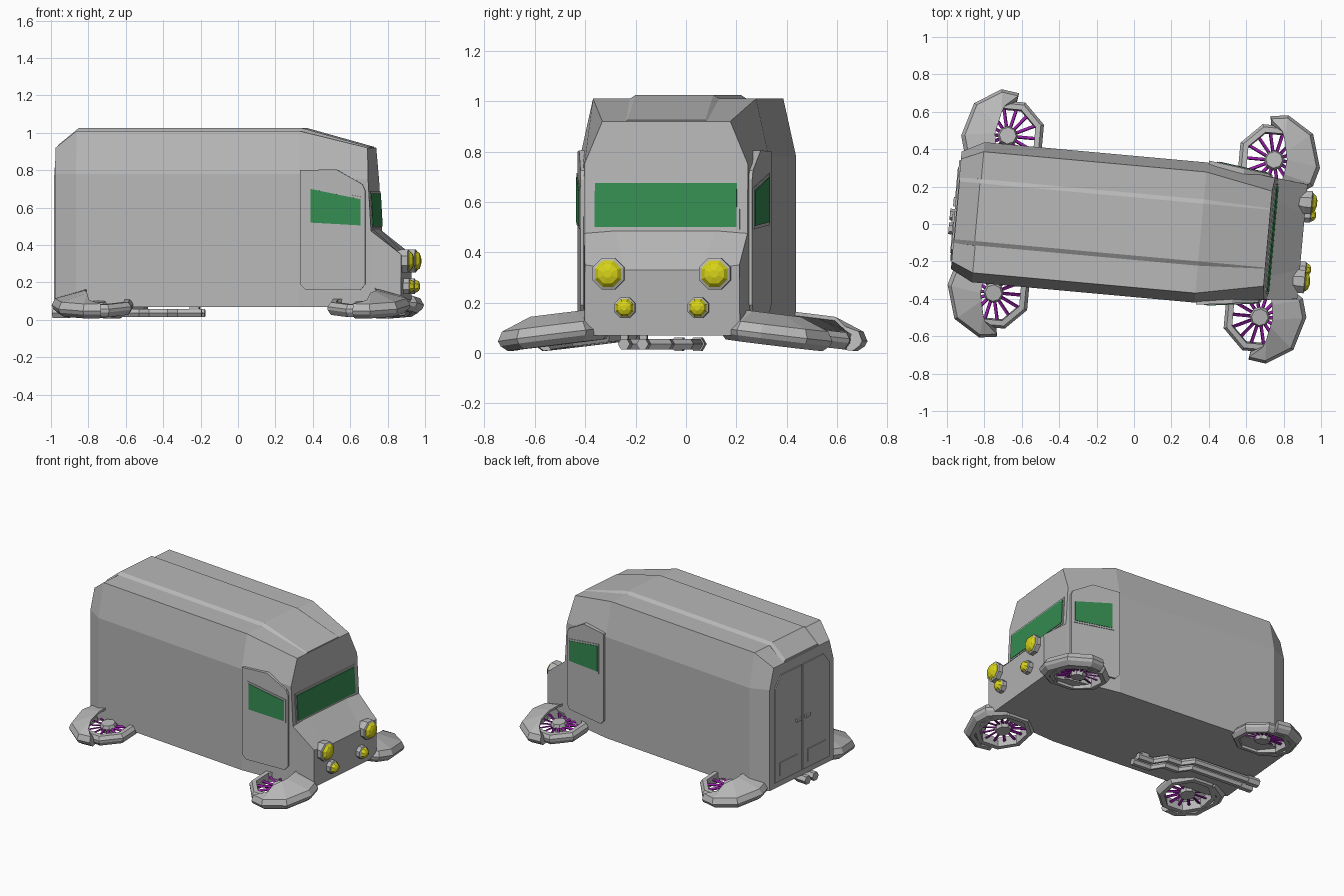
import bpy, bmesh, math
from mathutils import Matrix, Vector

if "Cube" in bpy.data.objects:
    bpy.data.objects.remove(bpy.data.objects["Cube"])

# The whole van sits slightly turned about z
PLACE = Matrix.Rotation(math.radians(-5.2), 4, 'Z') @ Matrix.Translation((0, -0.013, 0))


def colour(name, rgb):
    m = bpy.data.materials.new(name)
    m.diffuse_color = (*rgb, 1)
    m.use_nodes = True
    m.node_tree.nodes["Principled BSDF"].inputs["Base Color"].default_value = m.diffuse_color
    return m


GREY = colour("grey_paint", (0.48, 0.48, 0.48))
GREEN = colour("green_glass", (0.036, 0.27, 0.085))
YELLOW = colour("yellow_lamp", (0.68, 0.65, 0.01))
PURPLE = colour("purple_blades", (0.30, 0.012, 0.38))


def finish(name, bm, mat, local=Matrix()):
    bm.transform(PLACE @ local)
    bmesh.ops.recalc_face_normals(bm, faces=bm.faces)
    me = bpy.data.meshes.new(name)
    bm.to_mesh(me)
    bm.free()
    me.materials.append(mat)
    ob = bpy.data.objects.new(name, me)
    bpy.context.collection.objects.link(ob)
    return ob


def loft(name, sections, mat, local=Matrix(), ring=False):
    """Skin closed loops of equal length; ring joins last to first, else caps."""
    bm = bmesh.new()
    loops = [[bm.verts.new(p) for p in s] for s in sections]
    n = len(loops[0])
    for a, b in zip(loops, loops[1:] + (loops[:1] if ring else [])):
        for i in range(n):
            bm.faces.new((a[i], a[(i + 1) % n], b[(i + 1) % n], b[i]))
    if not ring:
        bm.faces.new(loops[0])
        bm.faces.new(loops[-1])
    return finish(name, bm, mat, local)


def both(half):
    """Mirror a half outline across y = 0 into a closed loop."""
    return half + [(x, -y, z) for x, y, z in reversed(half)]


def disc(x, y, z, r, sides=8):
    """Octagon facing along x."""
    return [(x, y + r * math.cos((i + .5) * math.tau / sides),
             z + r * math.sin((i + .5) * math.tau / sides)) for i in range(sides)]


# Main body: half sections from rear to windscreen
def section(xs, w, wall_z, roof_w, roof_z):
    zs = (0.07, 0.47, wall_z, roof_z)
    ws = (w, w, w, roof_w)
    return both([(x, y, z) for x, y, z in zip(xs, ws, zs)])


loft("body", [section([-.953] * 4, .315, .78, .275, .92),
              section([-.835] * 4, .376, .78, .325, 1.01),
              section([.36] * 4, .376, .78, .325, 1.01),
              section([.745, .745, .729, .72], .326, .75, .255, .92)], GREY)

# Raised centre strip along the roof
loft("roof_strip", [both([(x, .18, z - .03), (x, .178, z - .015), (x, .155, z)])
                    for x, z in ((-.95, .935), (-.84, 1.025), (.36, 1.025), (.718, .925))], GREY)

# Sloping bonnet and nose
loft("bonnet", [both([(.70, .31, .07), (.70, .326, .11), (.70, .326, .49), (.70, .20, .50)]),
                both([(.745, .31, .07), (.745, .326, .11), (.745, .326, .475), (.745, .20, .485)]),
                both([(.88, .295, .07), (.905, .31, .11), (.905, .308, .35), (.905, .15, .33)])], GREY)


# Windscreen and its frame on the slanted front
def screen(name, w, z0, z1, off, mat):
    def fx(z):
        return .745 - .025 * (z - .47) / .45
    loft(name, [[(fx(z) + o, y, z) for y, z in ((-w, z0), (w, z0), (w, z1), (-w, z1))]
                for o in (-.01, off)], mat)


screen("windscreen_frame", .295, .49, .688, .005, GREY)
screen("windscreen", .283, .50, .675, .009, GREEN)

# Side doors with windows, on the tapering cab sides
DOOR = [(.37, .19), (.40, .16), (.69, .16), (.715, .19), (.715, .69), (.70, .725),
        (.56, .805), (.37, .80)]
PANE = [(.425, .52), (.69, .505), (.69, .645), (.425, .70)]
FRAME = [(.413, .508), (.70, .492), (.70, .656), (.413, .714)]


def side_plate(name, outline, inner, outer, s, mat):
    loft(name, [[(x, s * (.376 - .13 * (x - .36) + o), z) for x, z in outline]
                for o in (inner, outer)], mat)


for s, side in ((1, "left"), (-1, "right")):
    side_plate(side + "_door", DOOR, -.05, .012, s, GREY)
    side_plate(side + "_window_frame", FRAME, 0, .016, s, GREY)
    side_plate(side + "_window", PANE, 0, .019, s, GREEN)

    # Rear door leaf, lower panel and handle
    for name, x, pts in (
            ("rear_door", -.961, [(.006, .11), (.27, .11), (.27, .77), (.21, .85), (.006, .85)]),
            ("rear_panel", -.965, [(.05, .15), (.23, .15), (.23, .24), (.05, .24)]),
            ("rear_handle", -.972, [(.02, .47), (.07, .47), (.07, .49), (.02, .49)])):
        loft(side + "_" + name, [[(xx, s * y, z) for y, z in pts] for xx in (-.94, x)], GREY)

    # Headlamps: octagonal housings with faceted domes
    for name, y, z, r in (("upper", .212, .315, .056), ("lower", .146, .18, .037)):
        y *= s
        loft(f"{side}_{name}_lamp_housing", [disc(.86, y, z, r * .9), disc(.90, y, z, r * 1.2),
                                             disc(.935, y, z, r * 1.2), disc(.94, y, z, r)], GREY)
        loft(f"{side}_{name}_lamp", [disc(.93, y, z, r), disc(.942, y, z, r),
                                     disc(.957, y, z, r * .75), disc(.965, y, z, r * .3)], YELLOW)

# Hover pods: the front left one is the pattern, the others mirror it
OUTER = [(-.04, .235), (.055, .248), (.195, .16), (.248, -.02), (.22, -.12), (.10, -.20)]
INNER = [(.03, .155), (.045, .11), (.06, .04), (.068, 0), (.06, -.08), (.04, -.15)]


def ring_loop(a, prof):
    return [(r * math.cos(a), r * math.sin(a), z) for r, z in prof]


def pod(label, sx, sy):
    local = (Matrix.Diagonal((sx, sy, 1, 1)) @ Matrix.Translation((.715, .42, .075))
             @ Matrix.Rotation(math.radians(-7), 4, 'X'))
    # Octagonal duct
    prof = [(.155, -.04), (.185, -.04), (.203, -.012), (.203, .005), (.185, .028), (.155, .028)]
    loft(label + "_duct", [ring_loop((i + .5) * math.tau / 8, prof) for i in range(8)],
         GREY, local, ring=True)
    # Hub
    loft(label + "_hub", [[(r * math.cos(i * math.tau / 8), r * math.sin(i * math.tau / 8), z)
                           for i in range(8)] for r, z in ((.05, -.03), (.055, .0), (.045, .022))],
         GREY, local)
    # Fan blades
    bm = bmesh.new()
    for i in range(14):
        m = (Matrix.Rotation(i * math.tau / 14, 4, 'Z') @ Matrix.Translation((.103, 0, -.003))
             @ Matrix.Rotation(math.radians(25), 4, 'X') @ Matrix.Diagonal((.115, .016, .008, 1)))
        bmesh.ops.create_cube(bm, size=1, matrix=m)
    finish(label + "_fan_blades", bm, PURPLE, local)
    # Crescent fender: hollow shell over the outer end of the duct
    secs = []
    for k, (o, i) in enumerate(zip(OUTER, INNER)):
        top = .05 if k == 0 else .083
        rows = [(.92, .038), (1, .002), (.97, -.018), (.86, -.042), (.74, -.042), (.8, .022)]
        secs.append([(*i, top)] + [(o[0] * f, o[1] * f, z) for f, z in rows] + [(*i, top - .015)])
    loft(label + "_fender", secs, GREY, local)


for lx, sx in (("front", 1), ("rear", -1)):
    for ly, sy in (("left", 1), ("right", -1)):
        pod(f"{lx}_{ly}_pod", sx, sy)

# Zigzag exhaust pipes under the floor
PATH = [(-.17, -.25), (-.30, -.25), (-.36, -.17), (-.46, -.17), (-.52, -.10), (-.98, -.10)]
for k, name in enumerate(("outer_exhaust", "inner_exhaust")):
    secs = []
    for x, y in PATH:
        secs.append([(min(x + .03 * k, -.16) if x > -.9 else x,
                      y + .075 * k + .024 * math.cos(a), .036 + .024 * math.sin(a))
                     for a in [i * math.tau / 6 for i in range(6)]])
    loft(name, secs, GREY)
    # Pipe tips
    loft(name + "_tip", [[(x, -.10 + .075 * k + .031 * math.cos(i * math.tau / 6),
                           .036 + .031 * math.sin(i * math.tau / 6)) for i in range(6)]
                         for x in (-.90, -.985)], GREY)
    # Hanger bracket up to the floor
    bm = bmesh.new()
    bmesh.ops.create_cube(bm, size=1, matrix=Matrix.Translation((-.21, -.25 + .075 * k, .055))
                          @ Matrix.Diagonal((.05, .03, .06, 1)))
    finish(name + "_hanger", bm, GREY)
